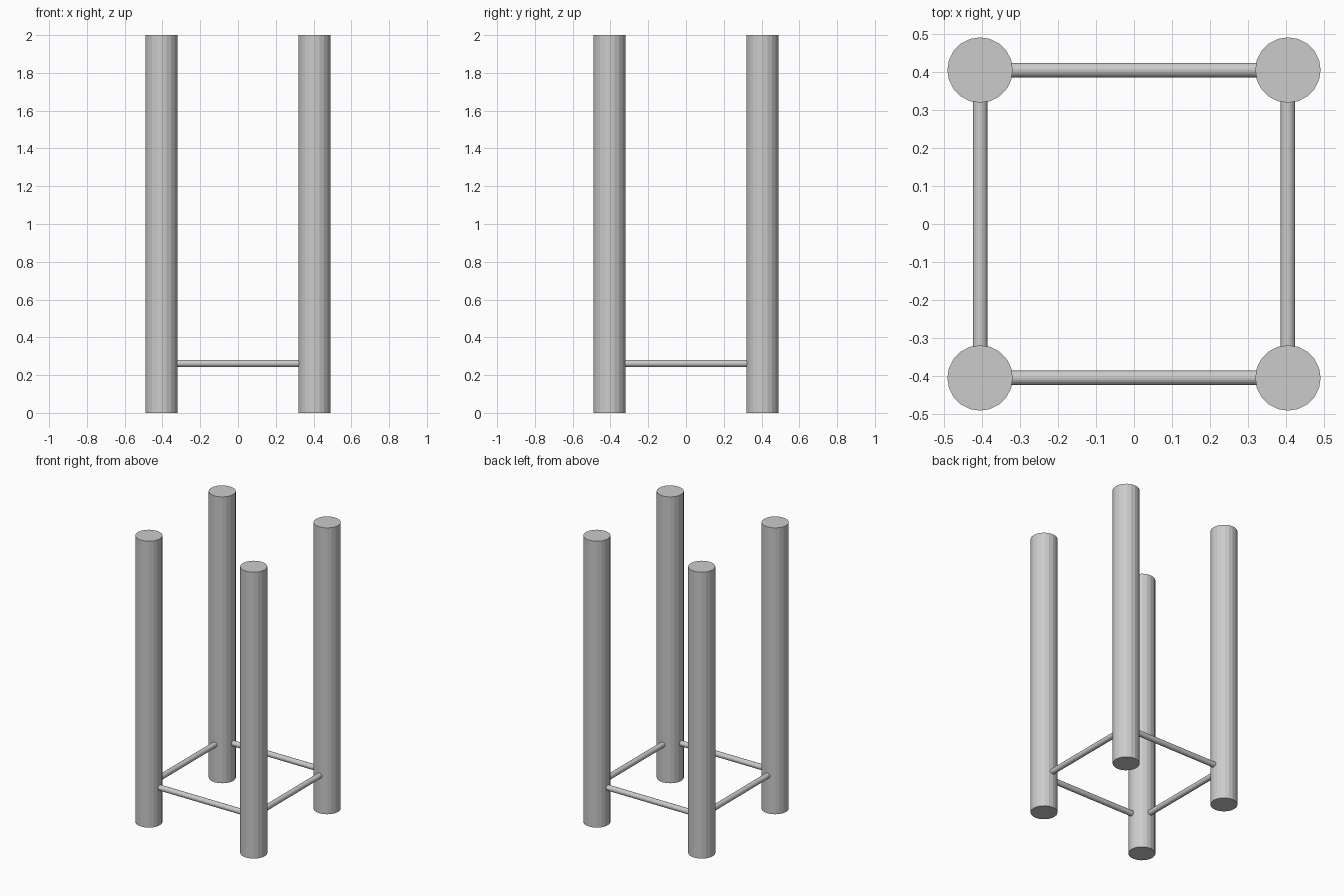
import bpy
from math import pi

if "Cube" in bpy.data.objects:
    bpy.data.objects.remove(bpy.data.objects["Cube"])

LEG_POS = 0.405    # leg axis offset from the centre
LEG_R = 0.086
BAR_R = 0.019
BAR_Z = 0.262


def cylinder(name, radius, length, location, rotation=(0, 0, 0), sides=20):
    bpy.ops.mesh.primitive_cylinder_add(vertices=sides, radius=radius, depth=length,
                                        location=location, rotation=rotation)
    obj = bpy.context.object
    obj.name = name
    return obj


# Four tall corner posts
for y, depth_name in ((-LEG_POS, "front"), (LEG_POS, "back")):
    for x, side_name in ((-LEG_POS, "left"), (LEG_POS, "right")):
        cylinder(f"{depth_name}_{side_name}_leg", LEG_R, 2.0, (x, y, 1.0))

# Thin stretchers running from post to post
span = 2 * LEG_POS
for s, depth_name, side_name in ((-1, "front", "left"), (1, "back", "right")):
    cylinder(f"{depth_name}_stretcher", BAR_R, span, (0, s * LEG_POS, BAR_Z), (0, pi / 2, 0))
    cylinder(f"{side_name}_stretcher", BAR_R, span, (s * LEG_POS, 0, BAR_Z), (pi / 2, 0, 0))
